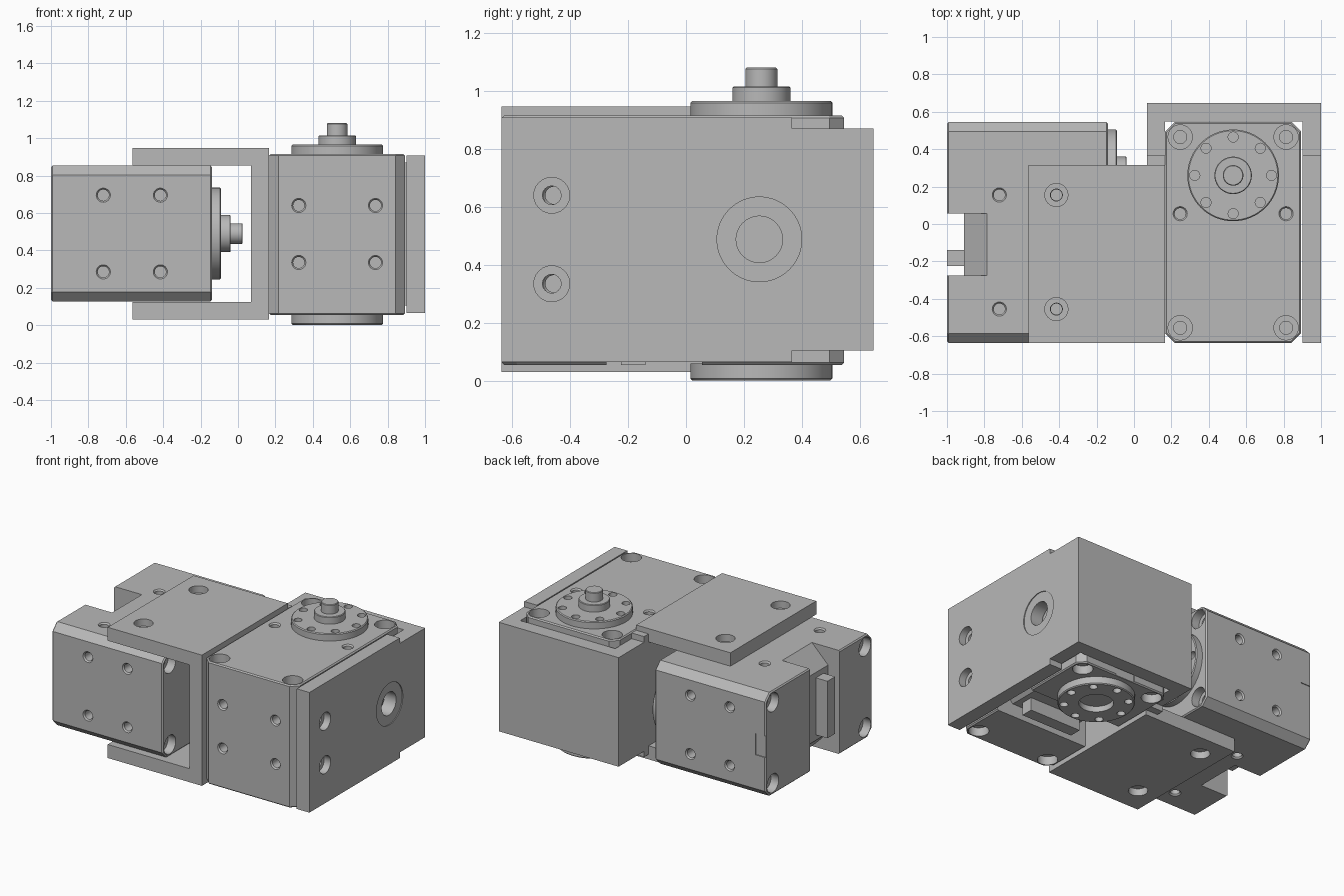
import bpy, bmesh
from math import cos, sin, pi, radians
from mathutils import Matrix, Vector

cube = bpy.data.objects.get("Cube")
if cube:
    bpy.data.objects.remove(cube, do_unlink=True)

grey = bpy.data.materials.new("machined grey")
grey.use_nodes = True
tone = (0.48, 0.48, 0.48, 1)
grey.diffuse_color = tone
grey.node_tree.nodes["Principled BSDF"].inputs["Base Color"].default_value = tone


# ---- helpers ----
def prism(bm, pts, lo, hi, axis="z"):
    """Extrude a 2D outline along an axis."""
    put = {"x": lambda a, b, c: (c, a, b), "y": lambda a, b, c: (a, c, b),
           "z": lambda a, b, c: (a, b, c)}[axis]
    low = [bm.verts.new(put(a, b, lo)) for a, b in pts]
    high = [bm.verts.new(put(a, b, hi)) for a, b in pts]
    n = len(pts)
    faces = [bm.faces.new(low), bm.faces.new(high)]
    for i in range(n):
        j = (i + 1) % n
        faces.append(bm.faces.new((low[i], low[j], high[j], high[i])))
    bmesh.ops.recalc_face_normals(bm, faces=faces)
    return faces


def box(bm, x, y, z):
    prism(bm, [(x[0], y[0]), (x[1], y[0]), (x[1], y[1]), (x[0], y[1])], *z)


def lathe(bm, profile, at=(0, 0, 0), normal=(0, 0, 1), seg=24):
    """Solid of revolution from (radius, height) pairs along a normal."""
    turn = Vector(normal).to_track_quat("Z", "Y").to_matrix().to_4x4()
    m = Matrix.Translation(at) @ turn
    rings = [[bm.verts.new(m @ Vector((r * cos(2 * pi * i / seg), r * sin(2 * pi * i / seg), h)))
              for i in range(seg)] for r, h in profile]
    faces = [bm.faces.new(rings[0]), bm.faces.new(rings[-1])]
    for a, b in zip(rings, rings[1:]):
        for i in range(seg):
            j = (i + 1) % seg
            faces.append(bm.faces.new((a[i], a[j], b[j], b[i])))
    bmesh.ops.recalc_face_normals(bm, faces=faces)


def make(name, bm):
    mesh = bpy.data.meshes.new(name)
    bm.to_mesh(mesh)
    bm.free()
    mesh.materials.append(grey)
    ob = bpy.data.objects.new(name, mesh)
    bpy.context.collection.objects.link(ob)
    return ob


def finish(ob, cutter=None, matrix=None):
    """Cut, place and shade a part."""
    if cutter:
        tool = make("cutter", cutter)
        tool.hide_render = True
        mod = ob.modifiers.new("cut", "BOOLEAN")
        mod.operation, mod.solver, mod.object = "DIFFERENCE", "EXACT", tool
        bpy.context.view_layer.objects.active = ob
        bpy.ops.object.modifier_apply(modifier=mod.name)
        bpy.data.objects.remove(tool, do_unlink=True)
    if matrix:
        ob.data.transform(matrix)
    for p in ob.data.polygons:
        p.use_smooth = True
    ob.data.set_sharp_from_angle(angle=radians(30))


SCREW = [(0.038, 0.01), (0.038, 0), (0.03, -0.01), (0.03, -0.12)]
BORE = [(0.065, 0.01), (0.065, -0.06), (0.035, -0.06), (0.035, -0.14)]
THROUGH = [(0.062, 0.01), (0.062, -0.05), (0.032, -0.05), (0.032, -0.12)]
HORN_HOLE = [(0.027, 0.01), (0.027, -0.035)]
W, Y0, Y1, L, C = 0.363, -0.895, 0.285, 0.86, 0.05


def horn_holes(h, d):
    bm = bmesh.new()
    for i in range(8):
        a = i * pi / 4
        lathe(bm, HORN_HOLE, (0.205 * cos(a), 0.205 * sin(a), h), (0, 0, d), 16)
    return bm


def actuator(label, matrix, idler):
    # housing with chamfered long edges and softened ends
    bm = bmesh.new()
    prism(bm, [(-W + C, Y0), (W - C, Y0), (W, Y0 + C), (W, Y1 - C),
               (W - C, Y1), (-W + C, Y1), (-W, Y1 - C), (-W, Y0 + C)], -L, 0)
    ends = [e for e in bm.edges if abs(e.verts[0].co.z - e.verts[1].co.z) < 0.001]
    bmesh.ops.bevel(bm, geom=ends, offset=0.008, segments=1, affect="EDGES")
    body = make(label + "_housing", bm)

    cut = bmesh.new()
    for s in (-1, 1):
        # corner bores on both ends and small holes by the horn
        for y in (-0.815, 0.205):
            lathe(cut, BORE, (s * 0.283, y, 0))
            lathe(cut, BORE, (s * 0.283, y, -L), (0, 0, -1))
        lathe(cut, SCREW, (s * 0.283, -0.205, 0))
        # side mounting holes
        for z in (-0.275, -0.58):
            for y in (-0.715, -0.105):
                lathe(cut, SCREW, (s * W, y, z), (s, 0, 0))
            lathe(cut, SCREW, (s * 0.205, Y0, z), (0, -1, 0))
            lathe(cut, SCREW, (s * 0.205, Y1, z), (0, 1, 0))
    # cable channel across the rear end
    prism(cut, [(-0.4, -0.608), (-0.238, -0.77), (0.238, -0.77), (0.4, -0.608),
                (0.4, -0.9), (-0.4, -0.9)], -0.535, -0.205, "y")
    # shallow panel on the back side
    box(cut, (-0.075, 0.075), (Y1 - 0.006, Y1 + 0.02), (-0.9, -0.78))
    finish(body, cut, matrix)

    # cable socket
    bm = bmesh.new()
    box(bm, (-0.2, 0.2), (-0.485, -0.4), (-L, -0.765))
    finish(make(label + "_socket", bm), None, matrix)

    # output horn with stepped shaft
    bm = bmesh.new()
    lathe(bm, [(0.245, -0.005), (0.245, 0.044), (0.239, 0.05), (0.1, 0.05), (0.1, 0.096),
               (0.096, 0.1), (0.055, 0.1), (0.055, 0.161), (0.051, 0.165)], seg=64)
    finish(make(label + "_horn", bm), horn_holes(0.05, 1), matrix)

    # idler horn on the rear end
    if idler:
        bm = bmesh.new()
        lathe(bm, [(0.245, -L + 0.005), (0.245, -0.907), (0.239, -0.913)], seg=64)
        cut = horn_holes(-0.913, -1)
        lathe(cut, [(0.11, 0.01), (0.11, -0.04)], (0, 0, -0.913), (0, 0, -1), 48)
        finish(make(label + "_idler_horn", bm), cut, matrix)


# ---- the two actuators ----
actuator("right_actuator",
         Matrix.Translation((-0.14, 0.26, 0.49)) @ Matrix.Rotation(pi / 2, 4, "Y"), False)
actuator("left_actuator", Matrix.Translation((0.53, 0.26, 0.915)), True)

# ---- bracket ----
F, B = -0.637, 0.647
# arms above and below the right actuator
for name, z, n in (("upper_arm", (0.853, 0.947), 1), ("lower_arm", (0.03, 0.125), -1)):
    bm, cut = bmesh.new(), bmesh.new()
    box(bm, (-0.565, 0.07), (F, 0.315), z)
    for y in (-0.455, 0.155):
        lathe(cut, THROUGH, (-0.415, y, z[1] if n > 0 else z[0]), (0, 0, n))
    finish(make(name, bm), cut)

# web between the actuators, stepped toward the back
bm = bmesh.new()
prism(bm, [(F, 0.03), (0.315, 0.03), (0.315, 0.065), (0.365, 0.065), (0.365, 0.105), (B, 0.105),
           (B, 0.87), (0.365, 0.87), (0.365, 0.91), (0.315, 0.91), (0.315, 0.947), (F, 0.947)],
      0.07, 0.166, "x")
finish(make("bracket_web", bm))

# outer side wall with bearing seat and bores
bm, cut = bmesh.new(), bmesh.new()
prism(bm, [(F, 0.065), (0.365, 0.065), (0.365, 0.105), (B, 0.105),
           (B, 0.87), (0.365, 0.87), (0.365, 0.908), (F, 0.908)], 0.902, 1.0, "x")
for z in (0.335, 0.64):
    lathe(cut, THROUGH, (1.0, -0.463, z), (1, 0, 0))
lathe(cut, [(0.146, 0.01), (0.146, -0.006), (0.08, -0.006), (0.08, -0.12)],
      (1.0, 0.253, 0.488), (1, 0, 0), 64)
finish(make("bracket_side_wall", bm), cut)

# back wall joining web and side wall
bm = bmesh.new()
box(bm, (0.166, 0.902), (0.548, B), (0.105, 0.87))
finish(make("bracket_back_wall", bm))
